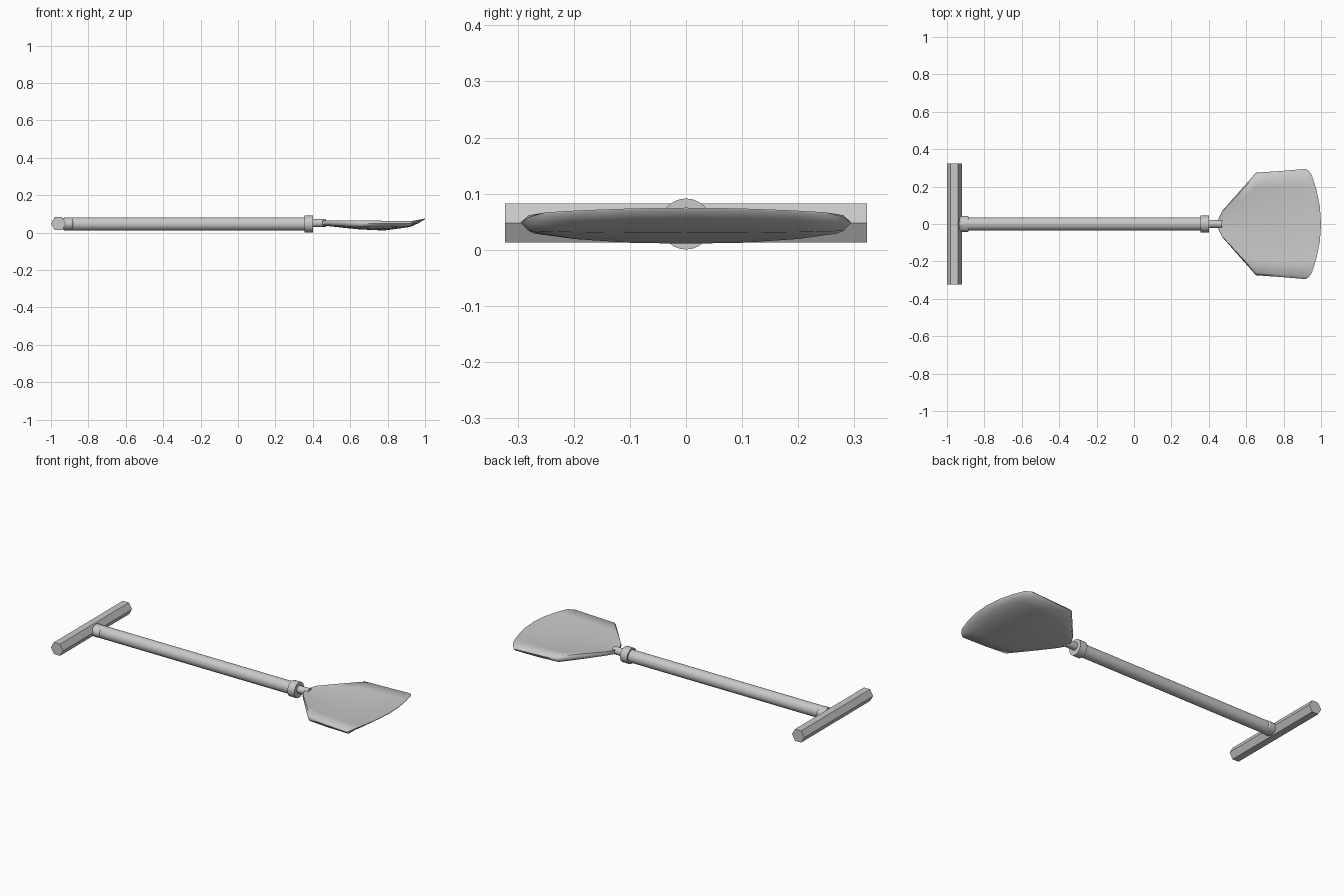
import bpy
import bmesh
from math import pi, radians

cube = bpy.data.objects.get("Cube")
if cube:
    bpy.data.objects.remove(cube, do_unlink=True)

AXIS_Z = 0.046

# Single grey metal colour
metal = bpy.data.materials.new("grey metal")
metal.use_nodes = True
grey = (0.58, 0.58, 0.58, 1)
metal.diffuse_color = grey
metal.node_tree.nodes["Principled BSDF"].inputs["Base Color"].default_value = grey


def finish(obj, name, angle):
    obj.name = name
    obj.data.materials.append(metal)
    bpy.ops.object.select_all(action='DESELECT')
    obj.select_set(True)
    bpy.context.view_layer.objects.active = obj
    bpy.ops.object.shade_smooth_by_angle(angle=radians(angle))
    return obj


def from_bmesh(bm, name, angle):
    bmesh.ops.recalc_face_normals(bm, faces=bm.faces)
    mesh = bpy.data.meshes.new(name)
    bm.to_mesh(mesh)
    bm.free()
    obj = bpy.data.objects.new(name, mesh)
    bpy.context.collection.objects.link(obj)
    return finish(obj, name, angle)


def rod(name, x0, x1, radius, sides=24, z=AXIS_Z):
    """Cylinder lying along x."""
    bpy.ops.mesh.primitive_cylinder_add(
        vertices=sides, radius=radius, depth=x1 - x0,
        location=((x0 + x1) / 2, 0, z), rotation=(0, pi / 2, 0))
    return finish(bpy.context.object, name, 35)


# Hexagonal cross grip, with corners pointing along x
bm = bmesh.new()
bmesh.ops.create_cone(bm, cap_ends=True, segments=6, radius1=0.04,
                      radius2=0.04, depth=0.645)
for v in bm.verts:
    v.co = (v.co.y, v.co.z, v.co.x)
grip = from_bmesh(bm, "grip", 20)
grip.location = (-0.96, 0, AXIS_Z + 0.002)

# Shaft, its rounded socket at the grip, the collar and the neck
rod("shaft", -0.93, 0.37, 0.0355)
socket = rod("grip_socket", -0.935, -0.882, 0.043, 12)
socket.scale.x = 0.8
rounding = socket.modifiers.new("rounded_ends", 'BEVEL')
rounding.width = 0.008
rounding.segments = 2
rod("collar", 0.355, 0.4, 0.0455)
rod("neck", 0.39, 0.47, 0.022, 16, 0.051)

# Solid blade with a shallow dished top and a rounded belly:
# x, half width, rim top, middle top, rim bottom, middle bottom, edge bow
stations = [
    (0.452, 0.03, 0.064, 0.063, 0.042, 0.039, 0),
    (0.472, 0.07, 0.066, 0.061, 0.044, 0.036, 0),
    (0.56, 0.17, 0.067, 0.055, 0.037, 0.026, 0),
    (0.652, 0.274, 0.066, 0.05, 0.032, 0.017, 0),
    (0.78, 0.283, 0.065, 0.047, 0.031, 0.011, 0),
    (0.92, 0.295, 0.063, 0.05, 0.034, 0.03, 0),
    (0.965, 0.283, 0.064, 0.06, 0.05, 0.05, 0.03),
    (1.0, 0.262, 0.066, 0.075, 0.062, 0.072, 0.05),
]
across = (-0.95, -0.7, -0.35, 0, 0.35, 0.7, 0.95)

bm = bmesh.new()
rings = []
for x, width, rim, top, side, belly, bow in stations:
    edge = (rim + side) / 2
    ring = [(-1, edge)]
    ring += [(a, top + (rim - top) * a * a) for a in across]
    ring += [(1, edge)]
    ring += [(a, belly + (side - belly) * abs(a) ** 2.5)
             for a in reversed(across)]
    rings.append([bm.verts.new((x - bow * a * a, a * width, z))
                  for a, z in ring])
for r0, r1 in zip(rings, rings[1:]):
    for i in range(len(r0)):
        j = (i + 1) % len(r0)
        bm.faces.new((r0[i], r1[i], r1[j], r0[j]))

# Close the neck end and the thin cutting edge with strips
count = len(across) + 1
for r in (rings[0], rings[-1]):
    bm.faces.new((r[0], r[1], r[-1]))
    for i in range(1, count - 1):
        bm.faces.new((r[i], r[i + 1], r[-i - 1], r[-i]))
    bm.faces.new((r[count - 1], r[count], r[count + 1]))
from_bmesh(bm, "blade", 60)
